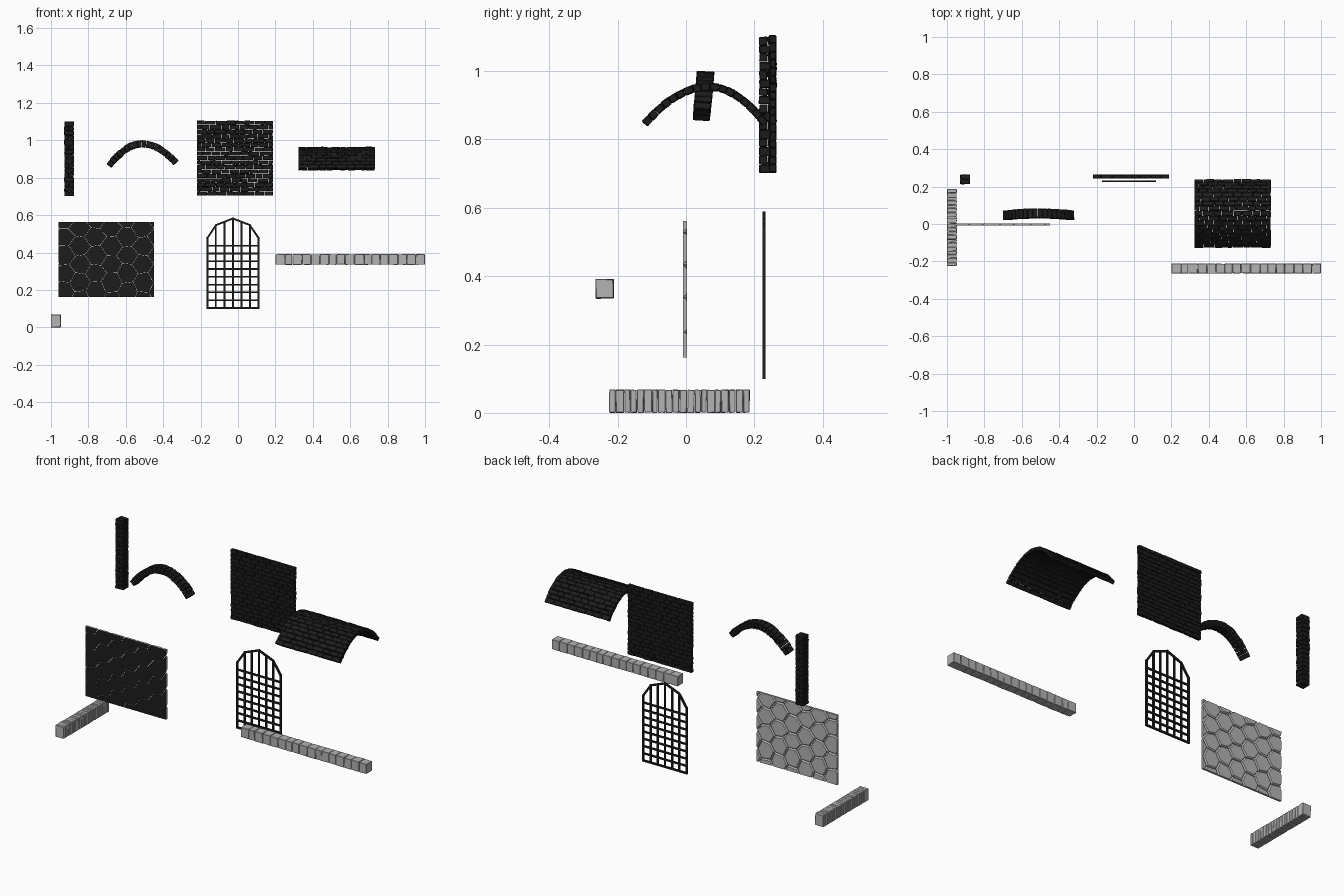
import bpy, bmesh, math, random
from mathutils import Vector

if "Cube" in bpy.data.objects:
    bpy.data.objects.remove(bpy.data.objects["Cube"])

random.seed(4)


def material(name, c):
    m = bpy.data.materials.new(name)
    m.diffuse_color = (c, c, c, 1)
    m.use_nodes = True
    m.node_tree.nodes["Principled BSDF"].inputs["Base Color"].default_value = m.diffuse_color
    return m


DARK = material("dark_stone", 0.012)
IRON = material("dark_iron", 0.012)
GREY = material("grey_stone", 0.45)


def finish(name, bm, mats=(), bevel=0.0):
    bmesh.ops.recalc_face_normals(bm, faces=bm.faces)
    me = bpy.data.meshes.new(name)
    bm.to_mesh(me)
    bm.free()
    for m in mats:
        me.materials.append(m)
    ob = bpy.data.objects.new(name, me)
    bpy.context.collection.objects.link(ob)
    if bevel:
        b = ob.modifiers.new("worn_edges", 'BEVEL')
        b.width, b.segments = bevel, 1
    return ob


def block(bm, u, v, w, place, jit=0.0012):
    """Irregular six-sided stone; place(u, v, w) maps it into the model."""
    vs = []
    for a in u:
        for b in v:
            for c in w:
                j = [random.uniform(-jit, jit) for _ in range(3)]
                vs.append(bm.verts.new(place(a + j[0], b + j[1], c + j[2])))
    for f in ((0, 1, 3, 2), (4, 6, 7, 5), (0, 4, 5, 1), (2, 3, 7, 6), (0, 2, 6, 4), (1, 5, 7, 3)):
        bm.faces.new([vs[i] for i in f])


def cuts(start, end, n, vary=0.15):
    """Slightly uneven divisions of a length."""
    step = (end - start) / n
    inner = [start + step * (i + random.uniform(-vary, vary)) for i in range(1, n)]
    return [start] + inner + [end]


def courses(name, u, v, w, rows, count, place, gap=0.0008):
    """Running-bond masonry: rows along v, count bricks along u, thickness w."""
    bm = bmesh.new()
    rv = cuts(*v, rows, 0.06)
    for r in range(rows):
        cu = cuts(*u, count)
        if r % 2 and count > 1:
            step = (u[1] - u[0]) / count
            cu = [u[0]] + [c - step / 2 for c in cu[1:]] + [u[1]]
        for a, b in zip(cu, cu[1:]):
            out = random.uniform(-0.0015, 0.0015)
            block(bm, (a + gap, b - gap), (rv[r] + gap, rv[r + 1] - gap),
                  (w[0] - out, w[1] + out), place)
    return finish(name, bm, [DARK], 0.0018)


def arc_place(k_left, k_right, half_left, half_right):
    """Arc-length mapping (t in 0..1, offset) -> (s, height) on a bowed curve."""
    k = lambda s: k_left if s < 0 else k_right
    ss = [-half_left + (half_left + half_right) * i / 200 for i in range(201)]
    lens = [0.0]
    for a, b in zip(ss, ss[1:]):
        lens.append(lens[-1] + math.hypot(b - a, k(b) * b * b - k(a) * a * a))

    def at(t, off):
        d = min(max(t, 0), 1) * lens[-1]
        i = 0
        while i < 199 and lens[i + 1] < d:
            i += 1
        s = ss[i] + (ss[i + 1] - ss[i]) * (d - lens[i]) / (lens[i + 1] - lens[i])
        n = Vector((2 * k(s) * s, 1)).normalized()
        return s + n.x * off, -k(s) * s * s + n.y * off
    return at, lens[-1]


# Brick wall
courses("brick_wall", (-0.22, 0.187), (0.704, 1.105), (0.245, 0.263), 17, 8,
        lambda u, v, w: (u, w, v))

# Brick pillar: courses with the joint turning each time
bm = bmesh.new()
rows = cuts(0.702, 1.10, 16, 0.08)
for i, (a, b) in enumerate(zip(rows, rows[1:])):
    for lo, hi in ((-0.025, -0.0005), (0.0005, 0.025)):
        o = random.uniform(-0.0015, 0.0015)
        if i % 2:
            block(bm, (-0.025 + o, 0.025 + o), (lo, hi), (a + .0005, b - .0005),
                  lambda u, v, w: (-0.903 + u, 0.239 + v, w))
        else:
            block(bm, (lo, hi), (-0.025 + o, 0.025 + o), (a + .0005, b - .0005),
                  lambda u, v, w: (-0.903 + u, 0.239 + v, w))
finish("brick_pillar", bm, [DARK], 0.0018)

# Vaulted brick ceiling
at, L = arc_place(3.1, 4.0, 0.188, 0.165)


def vault(u, v, w):
    s, h = at(v / L, w)
    return (u, 0.067 + s, 0.954 + h)


courses("brick_vault", (0.323, 0.732), (0, L), (-0.010, 0.010), 17, 8, vault)

# Free-standing brick arch, leaning slightly back
at2, L2 = arc_place(3.8, 3.1, 0.176, 0.182)


def arch(u, v, w):
    s, h = at2(v / L2, w)
    return (-0.513 + s, 0.056 + u + h * 0.09, 0.981 + h - u * 0.06)


courses("brick_arch", (-0.026, 0.026), (0, L2), (-0.018, 0.018), 18, 1, arch)

# Hexagon paving panel, dark on its front side, clipped to a rectangle
bm = bmesh.new()
X0, X1, Z0, Z1 = -0.96, -0.45, 0.162, 0.562
R = 0.056
HH = R * math.sqrt(3)


def nudge(x, z):
    """Smooth position-based wobble so neighbouring stones still fit."""
    return x + 0.006 * math.sin(71 * z + 37 * x), z + 0.006 * math.sin(83 * x - 29 * z)


for c in range(-1, 8):
    for r in range(-1, 6):
        cx, cz = X0 + 0.03 + c * 1.5 * R, Z0 + 0.03 + (r + 0.5 * (c % 2)) * HH
        ring = [nudge(cx + R * math.cos(i * math.pi / 3), cz + R * math.sin(i * math.pi / 3))
                for i in range(6)]
        mx, mz = sum(p[0] for p in ring) / 6, sum(p[1] for p in ring) / 6
        hexm = bmesh.new()
        layers = []
        for y, k in ((-0.009, 0.985), (-0.001, 0.95), (0.003, 0.87)):
            layers.append([hexm.verts.new((mx + (x - mx) * k, y, mz + (z - mz) * k)) for x, z in ring])
        hexm.faces.new(layers[0])
        hexm.faces.new(layers[2][::-1])
        for lo, hi in zip(layers, layers[1:]):
            for i in range(6):
                j = (i + 1) % 6
                hexm.faces.new((lo[i], hi[i], hi[j], lo[j]))
        for co, no in (((X0, 0, 0), (-1, 0, 0)), ((X1, 0, 0), (1, 0, 0)),
                       ((0, 0, Z0), (0, 0, -1)), ((0, 0, Z1), (0, 0, 1))):
            g = hexm.verts[:] + hexm.edges[:] + hexm.faces[:]
            if not g:
                break
            res = bmesh.ops.bisect_plane(hexm, geom=g, plane_co=co, plane_no=no, clear_outer=True)
            edges = [e for e in res["geom_cut"] if isinstance(e, bmesh.types.BMEdge)]
            if edges:
                bmesh.ops.holes_fill(hexm, edges=edges, sides=0)
        tmp = bpy.data.meshes.new("hex_tmp")
        hexm.to_mesh(tmp)
        hexm.free()
        bm.from_mesh(tmp)
        bpy.data.meshes.remove(tmp)
bmesh.ops.recalc_face_normals(bm, faces=bm.faces)
for f in bm.faces:
    f.material_index = 1 if f.normal.y < -0.5 else 0
finish("hex_paving", bm, [GREY, DARK])

# Iron gate: arched frame, vertical and horizontal bars
bm = bmesh.new()
GY = 0.2285


def bar(p, q, t):
    p, q = Vector((p[0], GY, p[1])), Vector((q[0], GY, q[1]))
    d = (q - p).normalized()
    p, q = p - d * t / 2, q + d * t / 2
    side = d.cross(Vector((0, 1, 0))) * t / 2
    dep = Vector((0, 0.0045, 0))
    vs = [bm.verts.new(e + side * a + dep * b) for e in (p, q)
          for a, b in ((-1, -1), (1, -1), (1, 1), (-1, 1))]
    bm.faces.new(vs[:4])
    bm.faces.new(vs[4:])
    for i in range(4):
        j = (i + 1) % 4
        bm.faces.new((vs[i], vs[j], vs[4 + j], vs[4 + i]))


half = 0.137
mid = -0.027
top = [(-half, 0.477), (-0.09, 0.547), (0, 0.582), (0.09, 0.547), (half, 0.477)]
outline = [(mid + x, z) for x, z in [(-half, 0.104)] + top + [(half, 0.104)]]
for a, b in zip(outline, outline[1:] + outline[:1]):
    bar(a, b, 0.010)
for i in range(1, 6):
    x = -half + i * half / 3
    for (xa, za), (xb, zb) in zip(top, top[1:]):
        if xa <= x <= xb:
            z = za + (zb - za) * (x - xa) / (xb - xa)
    bar((mid + x, 0.104), (mid + x, z), 0.009)
for i in range(1, 9):
    z = 0.104 + i * 0.0415
    bar((mid - half, z), (mid + half, z), 0.009)
finish("iron_gate", bm, [IRON])

# Stone trims: rows of single blocks
for name, span, n, place in (
        ("long_stone_trim", (0.20, 1.0), 17, lambda u, v, w: (min(u, 1), -0.238 + v, 0.363 + w)),
        ("short_stone_trim", (-0.225, 0.187), 20,
         lambda u, v, w: (max(-0.974 + v, -1), u, max(0.034 + w * 1.2, 0)))):
    bm = bmesh.new()
    c = cuts(*span, n)
    for a, b in zip(c, c[1:]):
        block(bm, (a + .0006, b - .0006), (-0.026, 0.026), (-0.028, 0.028), place, 0.0012)
    finish(name, bm, [GREY], 0.0015)
